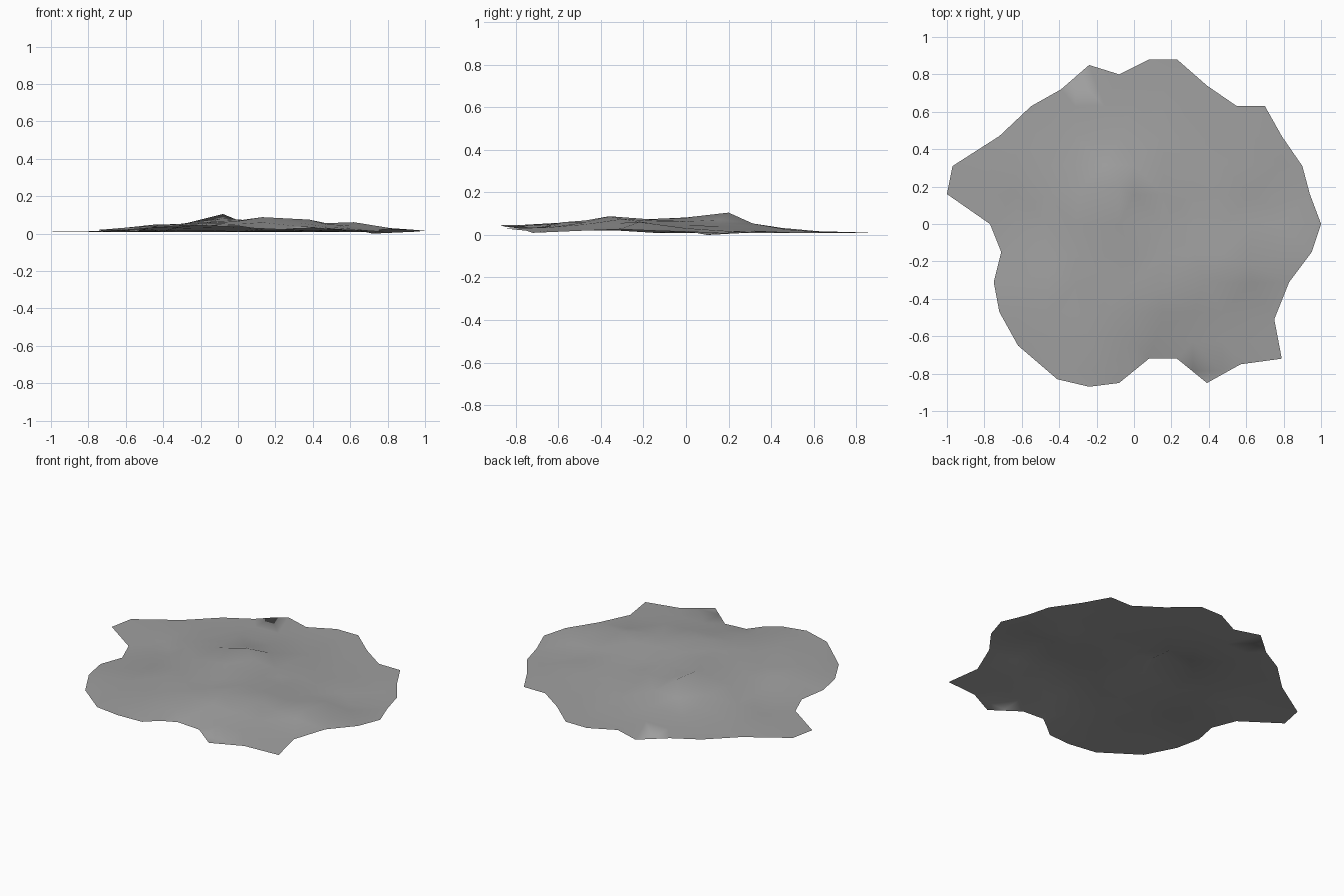
import bpy
import bmesh
from mathutils import Vector
from mathutils.geometry import delaunay_2d_cdt

# Remove the default object
cube = bpy.data.objects.get("Cube")
if cube is not None:
    bpy.data.objects.remove(cube, do_unlink=True)

FLAT = 10  # usual height of the rim, in thousandths

# Ragged rim, counter-clockwise: x and y in hundredths, z in thousandths
rim = [
    (100, 0, 15), (94, 16, FLAT), (90, 31, FLAT), (79, 47, FLAT),
    (70, 63, FLAT), (55, 63, FLAT), (39, 74, FLAT), (23, 88, FLAT),
    (8, 88, FLAT), (-8, 80, FLAT), (-24, 85, FLAT), (-39, 72, FLAT),
    (-55, 63, FLAT), (-72, 47, FLAT), (-97, 31, FLAT), (-100, 16, FLAT),
    (-77, 0, FLAT), (-71, -15, FLAT), (-75, -31, 20), (-72, -47, 22),
    (-62, -65, 18), (-41, -83, 36), (-24, -87, 46), (-8, -85, 38),
    (8, -72, 29), (23, -72, 22), (39, -85, 30), (57, -75, 20),
    (79, -72, FLAT), (75, -51, 19), (83, -31, 27), (95, -15, 20),
]

# Peaks, ridges and hollows of the ground
relief = [
    (-8, 20, 105), (-8, 0, 82), (0, -18, 74), (13, -36, 88),
    (38, -30, 75), (62, -22, 61), (72, 10, 0), (-8, 45, 33),
    (-28, 20, 55), (-45, -25, 48), (-24, -60, 57), (13, -58, 60),
    (23, 10, 42), (-55, 10, FLAT), (45, 15, 30), (60, -50, 32),
    (0, 65, FLAT), (-40, 50, 13), (40, 45, 13), (-15, -30, 63),
]


def to_units(p):
    return Vector((p[0] / 100, p[1] / 100, p[2] / 1000))


def build_ground(name, spacing=0.157):
    """Triangulate the outline and stretch a sheet over the fixed points."""
    fixed = [to_units(p) for p in rim + relief]
    points = [p.to_2d() for p in fixed]
    steps = range(-6, 7)
    for i in steps:
        for j in steps:
            spot = Vector((i * spacing, j * spacing))
            if all((spot - p.to_2d()).length > 0.09 for p in fixed):
                points.append(spot)

    outline = list(range(len(rim)))
    result = delaunay_2d_cdt(points, [], [outline], 1, 1e-5)
    coords, triangles, origins = result[0], result[2], result[3]

    bm = bmesh.new()
    verts, free = [], []
    for co, source in zip(coords, origins):
        pinned = [k for k in source if k < len(fixed)]
        height = fixed[pinned[0]].z if pinned else 0.03
        vert = bm.verts.new((co.x, co.y, height))
        verts.append(vert)
        if not pinned:
            free.append(vert)
    for tri in triangles:
        face = bm.faces.new([verts[k] for k in tri])
        face.smooth = True

    # Drop grid points that fell outside the rim
    free = [v for v in free if v.link_faces]
    for v in [v for v in bm.verts if not v.link_faces]:
        bm.verts.remove(v)

    # Relax the free points between their neighbours
    for _ in range(200):
        for v in free:
            around = [e.other_vert(v).co.z for e in v.link_edges]
            v.co.z = sum(around) / len(around)

    bm.normal_update()
    for face in bm.faces:
        if face.normal.z < 0:
            face.normal_flip()

    mesh = bpy.data.meshes.new(name)
    bm.to_mesh(mesh)
    bm.free()
    obj = bpy.data.objects.new(name, mesh)
    bpy.context.collection.objects.link(obj)
    return obj


def flat_material(name, colour):
    mat = bpy.data.materials.new(name)
    mat.use_nodes = True
    mat.diffuse_color = colour
    shader = next(n for n in mat.node_tree.nodes if n.type == "BSDF_PRINCIPLED")
    shader.inputs["Base Color"].default_value = colour
    return mat


# Uneven patch of ground, one thin sheet
ground = build_ground("ground_patch")
ground.data.materials.append(flat_material("stone grey", (0.35, 0.35, 0.35, 1)))
